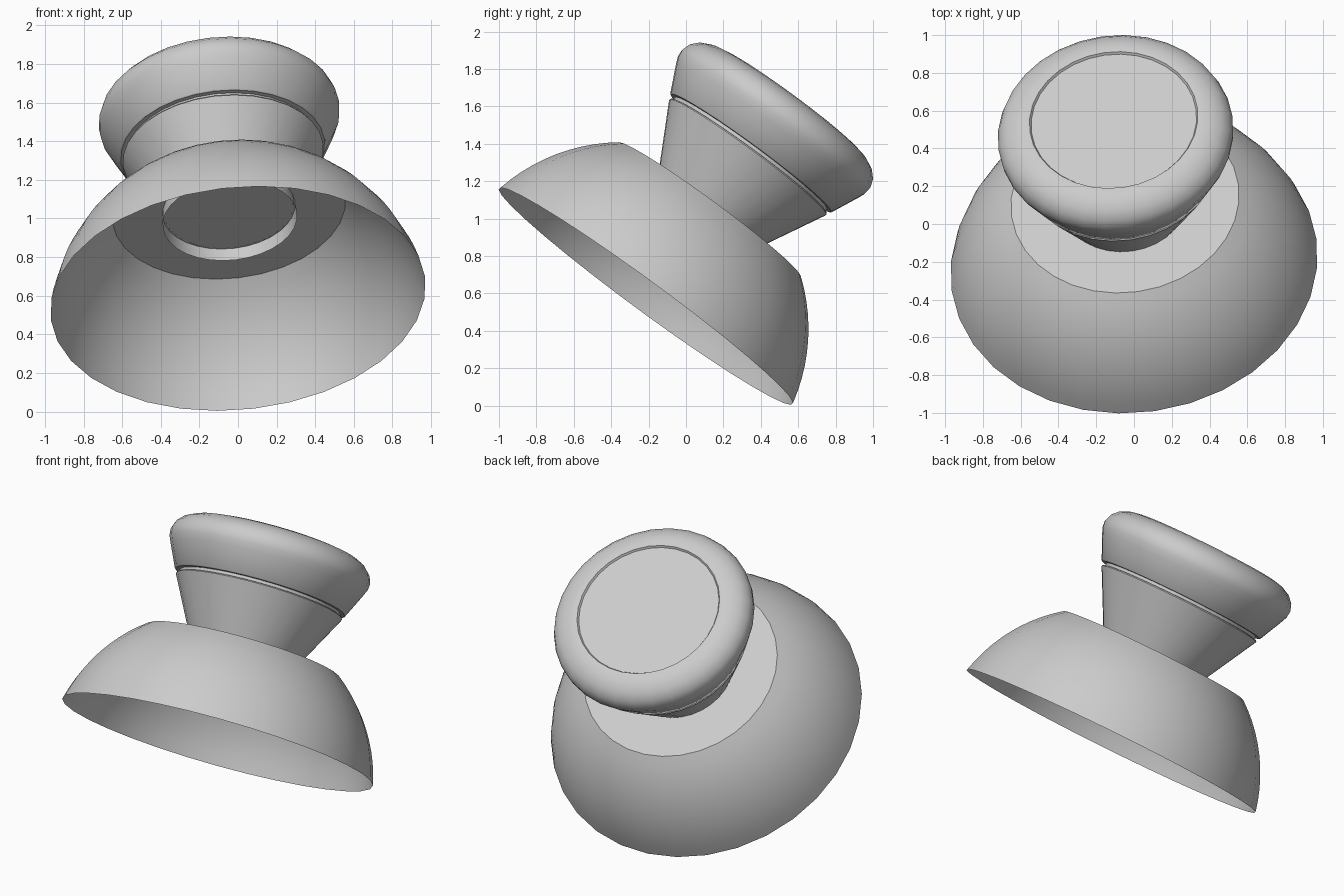
import bpy, bmesh, math
from mathutils import Vector, Matrix

cube = bpy.data.objects.get("Cube")
if cube:
    bpy.data.objects.remove(cube, do_unlink=True)

SIDES = 32
AXIS = Vector((-0.083, 0.59, 0.803)).normalized()
POSE = Matrix.Translation((0, -0.215, 0.585)) @ AXIS.to_track_quat('Z', 'Y').to_matrix().to_4x4()

grey = bpy.data.materials.new("light_grey")
grey.use_nodes = True
grey.diffuse_color = (0.6, 0.6, 0.6, 1)
grey.node_tree.nodes["Principled BSDF"].inputs["Base Color"].default_value = (0.6, 0.6, 0.6, 1)


def lathe(name, profile, close_top=False):
    """Turn a (radius, height) profile, listed bottom to top, round the tilted axis."""
    bm = bmesh.new()
    rings = []
    for r, h in profile:
        angles = [math.tau * i / SIDES for i in range(SIDES)]
        rings.append([bm.verts.new((r * math.cos(a), r * math.sin(a), h)) for a in angles])
    for low, high in zip(rings, rings[1:]):
        for i in range(SIDES):
            j = (i + 1) % SIDES
            bm.faces.new((low[i], low[j], high[j], high[i]))
    if close_top:
        bm.faces.new(rings[-1])
    mesh = bpy.data.meshes.new(name)
    bm.to_mesh(mesh)
    bm.free()
    mesh.materials.append(grey)
    obj = bpy.data.objects.new(name, mesh)
    bpy.context.collection.objects.link(obj)
    obj.matrix_world = POSE
    bpy.ops.object.select_all(action='DESELECT')
    obj.select_set(True)
    bpy.context.view_layer.objects.active = obj
    bpy.ops.object.shade_smooth_by_angle(angle=math.radians(28))
    return obj


# Thin hollow dome: a slice of a unit sphere with a flat top
DROP, START, END, STEPS = 0.22, math.asin(0.22), math.asin(0.795), 10
arc = [START + (END - START) * k / STEPS for k in range(STEPS + 1)]
lathe("dome_base", [(math.cos(a), math.sin(a) - DROP) for a in arc], close_top=True)

# Open collar under the flat top
lathe("inner_collar", [(0.35, 0.504), (0.345, 0.575)])

# Flared stem with a groove below the cap
lathe("stem", [(0.336, 0.574), (0.522, 0.925), (0.517, 0.932), (0.505, 0.934), (0.505, 0.952)])

# Rounded cap with a shallow recessed disc
lathe("thumb_cap", [(0.505, 0.952), (0.53, 0.952), (0.538, 0.958), (0.605, 1.1), (0.622, 1.14),
                    (0.626, 1.18), (0.61, 1.225), (0.573, 1.264), (0.52, 1.29), (0.47, 1.3),
                    (0.448, 1.298), (0.44, 1.286)], close_top=True)
